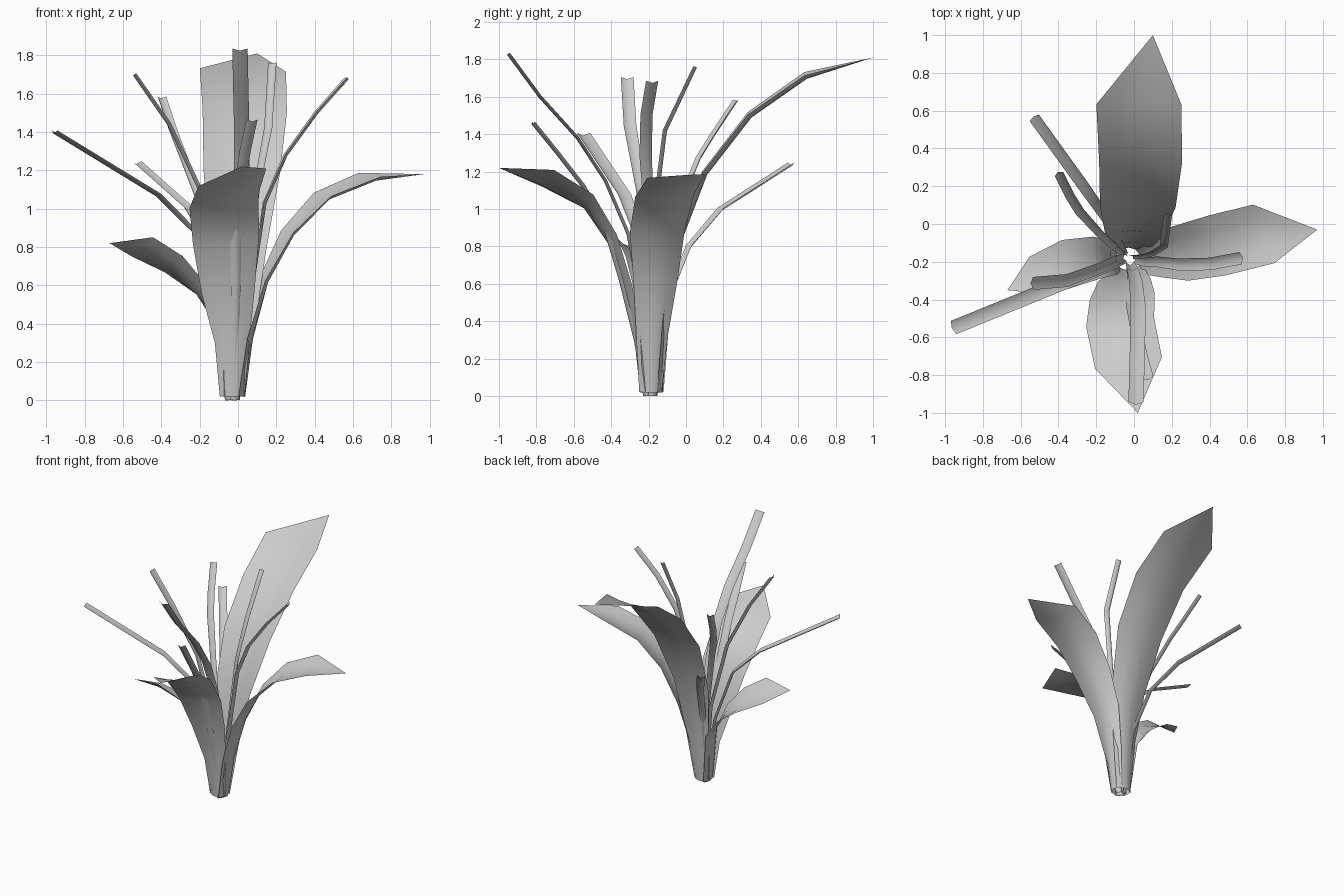
import bpy, bmesh
from mathutils import Vector


def blade(name, path, side_base, side_end, cup, cols=5, tip=None):
    """Cupped ribbon along path points (x, y, z, half width); optional pointed tip."""
    pts = [Vector(p[:3]) for p in path]
    line = pts + ([Vector(tip)] if tip else [])
    run = line[-1] - line[0]
    inner = Vector((-run.x, -run.y, 0)).normalized() + Vector((0, 0, 1))
    a, b = Vector(side_base).normalized(), Vector(side_end).normalized()
    bm = bmesh.new()
    rows = []
    for i, p in enumerate(pts):
        tangent = (line[min(i + 1, len(line) - 1)] - line[max(i - 1, 0)]).normalized()
        side = a.lerp(b, i / (len(pts) - 1)).normalized()
        normal = side.cross(tangent).normalized()
        if normal.dot(inner) < 0:
            normal.negate()
        row = []
        for c in range(cols):
            u = 2 * c / (cols - 1) - 1
            co = p + side * u * path[i][3] + normal * cup * (u * u - 0.5)
            co.z = max(co.z, 0)
            row.append(bm.verts.new(co))
        rows.append(row)
    for r, s in zip(rows, rows[1:]):
        for c in range(cols - 1):
            bm.faces.new((r[c], r[c + 1], s[c + 1], s[c]))
    if tip:
        t = bm.verts.new(tip)
        for c in range(cols - 1):
            bm.faces.new((rows[-1][c], rows[-1][c + 1], t))
    for f in bm.faces:
        f.smooth = True
    me = bpy.data.meshes.new(name)
    bm.to_mesh(me)
    bm.free()
    ob = bpy.data.objects.new(name, me)
    bpy.context.collection.objects.link(ob)


def strip(name, points, w):
    """Narrow blunt leaf lying flat across its direction of run."""
    path = [(*p, w * (0.6 + 0.4 * min(1, i / 3))) for i, p in enumerate(points)]
    d = Vector(points[-1]) - Vector(points[0])
    e = Vector(points[-1]) - Vector(points[-2])
    blade(name, path, (-d.y, d.x, 0), (-e.y, e.x, 0), 0.018, 3)


# Four broad pointed leaves
blade("broad_leaf_back",
      [(-0.03, -0.14, 0.02, 0.065), (-0.01, -0.11, 0.4, 0.1), (0.0, -0.05, 0.8, 0.15),
       (0.02, 0.1, 1.19, 0.2), (0.035, 0.34, 1.5, 0.22), (0.025, 0.64, 1.71, 0.225)],
      (1, 0, 0), (1, 0, -0.04), 0.03, tip=(0.1, 1.0, 1.81))
blade("broad_leaf_right",
      [(0.02, -0.19, 0.02, 0.06), (0.06, -0.18, 0.32, 0.085), (0.14, -0.16, 0.62, 0.12),
       (0.27, -0.15, 0.87, 0.15), (0.45, -0.11, 1.06, 0.165), (0.69, -0.05, 1.16, 0.165)],
      (0, 1, 0), (-0.11, 0.3, 0.02), 0.035, tip=(0.97, -0.03, 1.18))
blade("broad_leaf_front",
      [(-0.03, -0.23, 0.02, 0.065), (-0.03, -0.26, 0.3, 0.09), (-0.05, -0.31, 0.57, 0.14),
       (-0.06, -0.40, 0.83, 0.175), (-0.07, -0.53, 1.03, 0.185), (-0.025, -0.74, 1.15, 0.185)],
      (1, 0, 0), (0.35, 0.06, 0.09), 0.03, tip=(0.02, -1.0, 1.22))
blade("broad_leaf_left",
      [(-0.08, -0.18, 0.02, 0.06), (-0.11, -0.18, 0.41, 0.09), (-0.2, -0.18, 0.57, 0.115),
       (-0.34, -0.21, 0.70, 0.135), (-0.5, -0.28, 0.79, 0.125)],
      (0, -1, 0), (0.11, -0.2, 0.1), 0.025, tip=(-0.67, -0.35, 0.82))

# Eight narrow blunt leaves
strip("narrow_leaf_front_tall",
      [(-0.02, -0.21, 0), (-0.01, -0.24, 0.5), (0.01, -0.31, 0.87), (0.02, -0.43, 1.15),
       (0.02, -0.58, 1.38), (0.015, -0.78, 1.6), (0.01, -0.95, 1.83)], 0.04)
strip("narrow_leaf_front_short",
      [(-0.02, -0.22, 0), (-0.015, -0.27, 0.3), (-0.01, -0.35, 0.62), (-0.01, -0.44, 0.92),
       (0.01, -0.55, 1.12), (0.04, -0.69, 1.3), (0.075, -0.82, 1.46)], 0.03)
strip("narrow_leaf_right",
      [(0.0, -0.19, 0), (0.06, -0.2, 0.5), (0.14, -0.2, 1.03), (0.25, -0.215, 1.28),
       (0.41, -0.21, 1.5), (0.57, -0.18, 1.68)], 0.033)
strip("narrow_leaf_back_right",
      [(-0.01, -0.17, 0), (0.03, -0.17, 0.5), (0.1, -0.15, 1.1), (0.16, -0.11, 1.42),
       (0.18, 0.05, 1.76)], 0.022)
strip("narrow_leaf_back_left_low",
      [(-0.05, -0.16, 0), (-0.08, -0.1, 0.5), (-0.14, 0.02, 0.8), (-0.26, 0.19, 1.0),
       (-0.53, 0.565, 1.24)], 0.03)
strip("narrow_leaf_back_left_high",
      [(-0.05, -0.17, 0), (-0.09, -0.13, 0.6), (-0.19, -0.04, 1.0), (-0.29, 0.07, 1.27),
       (-0.34, 0.15, 1.4), (-0.4, 0.27, 1.58)], 0.025)
strip("narrow_leaf_left_far",
      [(-0.06, -0.19, 0), (-0.11, -0.21, 0.5), (-0.23, -0.26, 0.88), (-0.42, -0.33, 1.07),
       (-0.96, -0.55, 1.40)], 0.038)
strip("narrow_leaf_left_high",
      [(-0.05, -0.18, 0), (-0.09, -0.19, 0.6), (-0.2, -0.24, 1.1), (-0.36, -0.3, 1.44),
       (-0.54, -0.315, 1.70)], 0.034)
